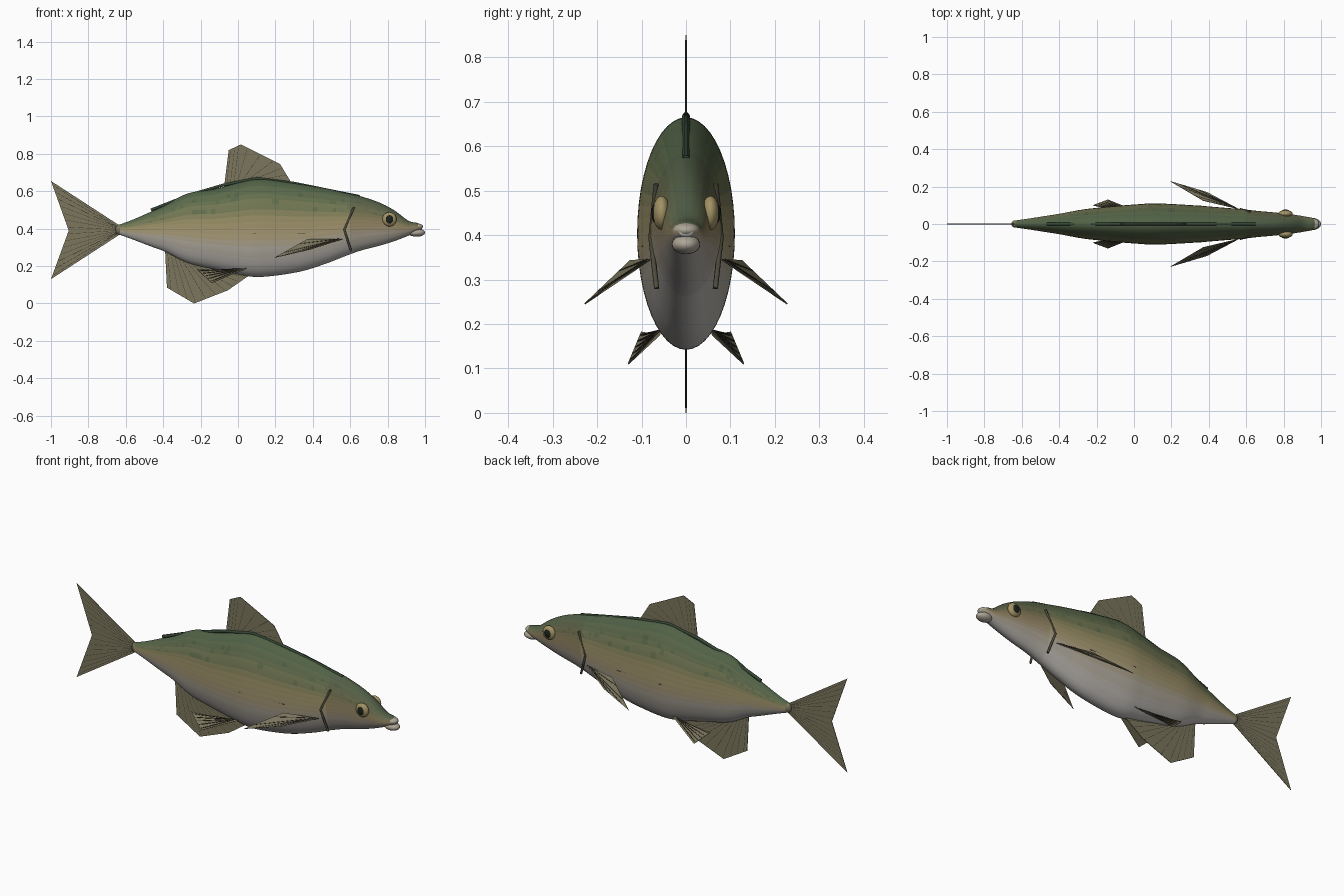
import bpy, bmesh, math, random
from mathutils import Vector

random.seed(4)
cube = bpy.data.objects.get("Cube")
if cube:
    bpy.data.objects.remove(cube)


def material(name, rgb, rough=0.6):
    m = bpy.data.materials.new(name)
    m.use_nodes = True
    m.diffuse_color = (*rgb, 1)
    shader = m.node_tree.nodes["Principled BSDF"]
    shader.inputs["Base Color"].default_value = (*rgb, 1)
    shader.inputs["Roughness"].default_value = rough
    return m


FIN = material("fin_olive", (0.20, 0.18, 0.11))
RAY = material("ray_dark", (0.05, 0.045, 0.03))
RIDGE = material("ridge_green", (0.035, 0.06, 0.035))
GILL = material("gill_dark", (0.08, 0.075, 0.05))
IRIS = material("iris_amber", (0.36, 0.29, 0.13), 0.3)
PUPIL = material("pupil_black", (0.012, 0.015, 0.012), 0.2)
LIP = material("lip_grey", (0.42, 0.38, 0.31))


def make_object(name, data, *mats):
    ob = bpy.data.objects.new(name, data)
    bpy.context.collection.objects.link(ob)
    for m in mats:
        data.materials.append(m)
    return ob


def catmull(rows, i, t):
    p = [Vector(rows[min(max(i + k, 0), len(rows) - 1)]) for k in (-1, 0, 1, 2)]
    return 0.5 * (2 * p[1] + (p[2] - p[0]) * t
                  + (2 * p[0] - 5 * p[1] + 4 * p[2] - p[3]) * t ** 2
                  + (3 * p[1] - p[0] - 3 * p[2] + p[3]) * t ** 3)


def tube(name, lines, radius, mat, sides=1):
    cu = bpy.data.curves.new(name, "CURVE")
    cu.dimensions = "3D"
    cu.bevel_depth = radius
    cu.bevel_resolution = sides
    cu.use_fill_caps = True
    for pts in lines:
        sp = cu.splines.new("POLY")
        sp.points.add(len(pts) - 1)
        for p, co in zip(sp.points, pts):
            p.co = (*co, 1)
    return make_object(name, cu, mat)


def ellipsoid(name, centre, radii, mat):
    me = bpy.data.meshes.new(name)
    bm = bmesh.new()
    bmesh.ops.create_uvsphere(bm, u_segments=24, v_segments=14, radius=1)
    bmesh.ops.scale(bm, vec=radii, verts=bm.verts)
    bmesh.ops.translate(bm, vec=centre, verts=bm.verts)
    for f in bm.faces:
        f.smooth = True
    bm.to_mesh(me)
    bm.free()
    return make_object(name, me, mat)


def fin(name, outline, roots, margin, count):
    """Thin fin membrane with dark rays fanning from roots to the margin."""
    pts = [Vector(p) for p in outline]
    me = bpy.data.meshes.new(name)
    me.from_pydata(pts, [], [range(len(pts))])
    ob = make_object(name, me, FIN)
    solid = ob.modifiers.new("thickness", "SOLIDIFY")
    solid.thickness = 0.003
    solid.offset = 0
    a, b = (Vector(r) for r in roots)
    edge = [pts[i] for i in margin]
    lines = []
    for k in range(count):
        u = (k + 0.5) / count
        s = u * (len(edge) - 1)
        i = int(s)
        tip = edge[i].lerp(edge[i + 1], s - i)
        root = a.lerp(b, u)
        lines.append([root, root.lerp(tip, 0.97)])
    tube(name + "_rays", lines, 0.0024, RAY, 0)


def flat(*xz):
    return [(x, 0, z) for x, z in xz]


# Body: lofted elliptical sections (x, top, bottom, half width)
SECTIONS = [
    (-0.64, 0.42, 0.37, 0.018), (-0.57, 0.445, 0.345, 0.028),
    (-0.46, 0.493, 0.303, 0.045), (-0.39, 0.525, 0.277, 0.056),
    (-0.27, 0.588, 0.218, 0.078), (-0.12, 0.613, 0.182, 0.094),
    (0.0, 0.645, 0.156, 0.104), (0.12, 0.665, 0.142, 0.11),
    (0.32, 0.640, 0.168, 0.1), (0.47, 0.614, 0.213, 0.088),
    (0.57, 0.592, 0.252, 0.08), (0.66, 0.572, 0.284, 0.07),
    (0.76, 0.538, 0.31, 0.061), (0.84, 0.495, 0.335, 0.052),
    (0.91, 0.443, 0.362, 0.041), (0.96, 0.43, 0.385, 0.031),
    (0.985, 0.415, 0.398, 0.015)]
SIDES, STEPS, BANDS = 48, 6, 14

# Colour runs from belly to back, one run for trunk and one for head
TRUNK = [(0.50, 0.48, 0.46), (0.46, 0.43, 0.38), (0.40, 0.33, 0.18),
         (0.32, 0.27, 0.13), (0.14, 0.17, 0.08), (0.08, 0.12, 0.06)]
HEAD = [(0.44, 0.42, 0.39), (0.40, 0.36, 0.30), (0.33, 0.26, 0.15),
        (0.25, 0.20, 0.10), (0.13, 0.14, 0.07), (0.08, 0.11, 0.06)]


def run_materials(label, colours):
    mats = []
    for k in range(BANDS):
        s = k / (BANDS - 1) * (len(colours) - 1)
        i = min(int(s), len(colours) - 2)
        rgb = Vector(colours[i]).lerp(Vector(colours[i + 1]), s - i)
        mats.append(material(f"{label}_{k}", rgb))
    return mats


rings = [catmull(SECTIONS, i, k / STEPS)
         for i in range(len(SECTIONS) - 1) for k in range(STEPS)]
rings.append(Vector(SECTIONS[-1]))
bm = bmesh.new()
loops = []
for x, top, low, half in rings:
    mid, high = (top + low) / 2, (top - low) / 2
    angles = [2 * math.pi * k / SIDES for k in range(SIDES)]
    loops.append([bm.verts.new((x, half * math.cos(t), mid + high * math.sin(t)))
                  for t in angles])
for r, (a, b) in enumerate(zip(loops, loops[1:])):
    for k in range(SIDES):
        n = (k + 1) % SIDES
        f = bm.faces.new((a[k], a[n], b[n], b[k]))
        v = (math.sin(2 * math.pi * (k + 0.5) / SIDES) + 1) / 2
        band = int(v * BANDS)
        # Mottled flank below the back
        if 0.68 < v < 0.9 and random.random() < 0.12:
            band += 1
        head = BANDS if rings[r].x > 0.6 else 0
        f.material_index = min(band, BANDS - 1) + head
bm.faces.new(loops[0])
bm.faces.new(loops[-1])
bmesh.ops.recalc_face_normals(bm, faces=bm.faces)
for f in bm.faces:
    f.smooth = True
mesh = bpy.data.meshes.new("body")
bm.to_mesh(mesh)
bm.free()
make_object("body", mesh, *run_materials("trunk", TRUNK), *run_materials("head", HEAD))

# Mouth
ellipsoid("lower_lip", (0.955, 0, 0.379), (0.045, 0.032, 0.022), LIP)
ellipsoid("upper_lip", (0.955, 0, 0.411), (0.035, 0.03, 0.017), LIP)

# Ridge along the back and the tail root
tube("back_ridge", [flat((-0.465, 0.50), (-0.26, 0.58), (-0.08, 0.633),
                         (0.1, 0.668), (0.3, 0.643), (0.65, 0.572))], 0.009, RIDGE)
ellipsoid("tail_root", (-0.635, 0, 0.395), (0.02, 0.02, 0.027), FIN)

# Middle fins
fin("dorsal_fin", flat((-0.075, 0.62), (-0.05, 0.82), (0.015, 0.85),
                       (0.225, 0.745), (0.295, 0.63)),
    flat((-0.07, 0.63), (0.1, 0.66)), (1, 2, 3, 4), 9)
fin("anal_fin", flat((-0.39, 0.285), (-0.38, 0.085), (-0.235, 0.0),
                     (-0.055, 0.07), (0.06, 0.15)),
    flat((-0.385, 0.27), (-0.2, 0.2)), (1, 2, 3, 4), 10)
fin("tail_fin", flat((-0.63, 0.415), (-1.0, 0.655), (-0.905, 0.39),
                     (-1.0, 0.13), (-0.63, 0.37)),
    flat((-0.64, 0.41), (-0.64, 0.375)), (1, 2, 3), 14)

# Paired parts
for side, s in (("left", 1), ("right", -1)):
    # The model faces the -y side, so its left and right follow the y sign
    def pair(*pts):
        return [(x, s * y, z) for x, y, z in pts]

    fin(f"pectoral_fin_{side}",
        pair((0.56, 0.08, 0.345), (0.37, 0.125, 0.343), (0.195, 0.228, 0.245),
             (0.39, 0.17, 0.29)),
        pair((0.54, 0.087, 0.345), (0.54, 0.087, 0.345)), (1, 2, 3), 4)
    fin(f"pelvic_fin_{side}",
        pair((0.05, 0.055, 0.19), (-0.04, 0.06, 0.175), (-0.22, 0.1, 0.182),
             (-0.14, 0.13, 0.11)),
        pair((0.0, 0.06, 0.185), (0.02, 0.06, 0.185)), (2, 3), 5)
    ellipsoid(f"eye_{side}", (0.81, s * 0.055, 0.45), (0.038, 0.02, 0.038), IRIS)
    ellipsoid(f"pupil_{side}", (0.81, s * 0.066, 0.45), (0.023, 0.012, 0.025), PUPIL)
    tube(f"gill_edge_{side}", [pair((0.62, 0.067, 0.515), (0.568, 0.079, 0.395),
                                    (0.605, 0.066, 0.28))], 0.006, GILL)
    tube(f"lateral_line_{side}", [pair((0.08, 0.109, 0.375),
                                       (0.36, 0.0965, 0.375))], 0.0015, RAY, 0)
